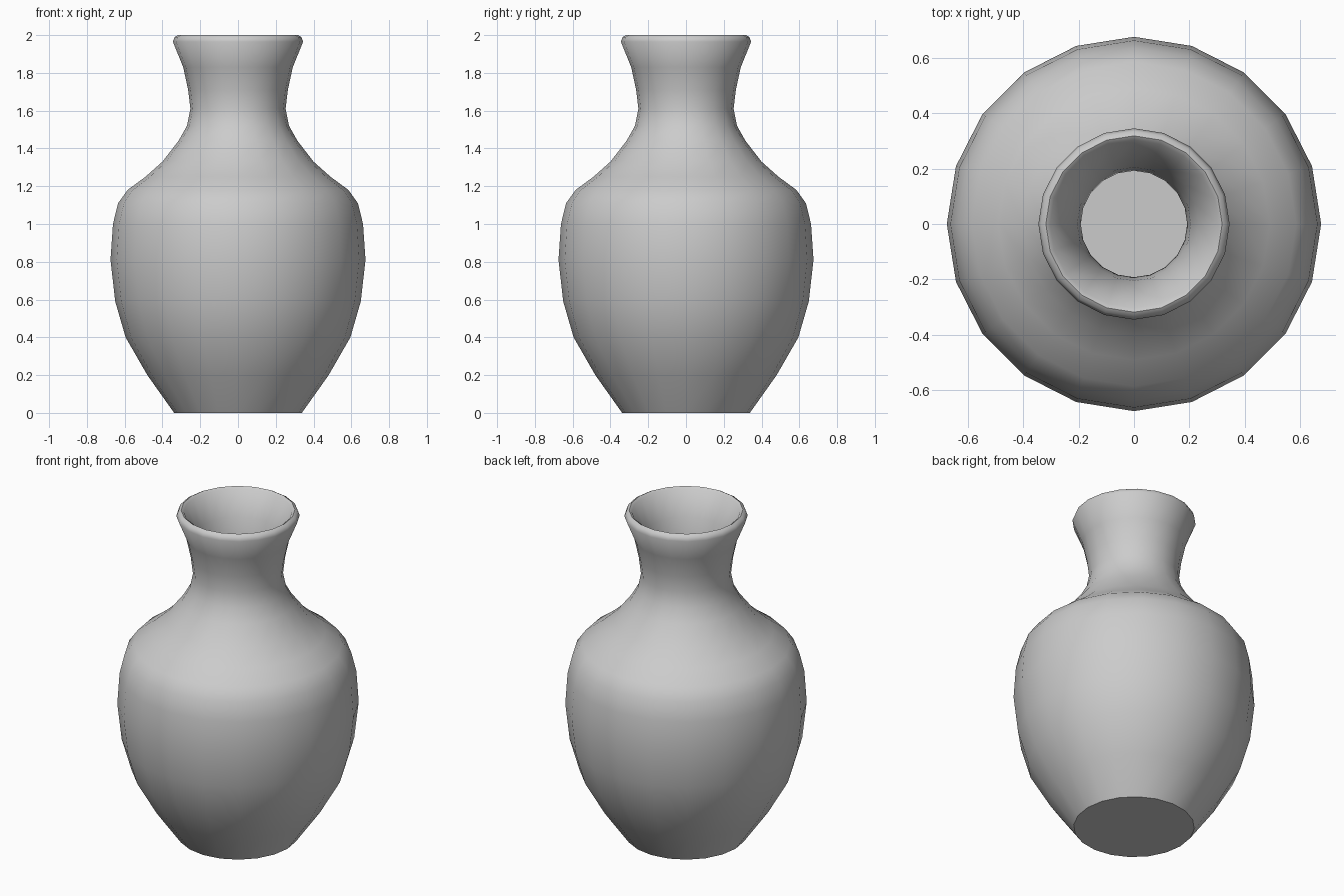
import bpy, bmesh, math

SIDES = 20
WALL = 0.06

cube = bpy.data.objects.get("Cube")
if cube:
    bpy.data.objects.remove(cube, do_unlink=True)

# Plain grey clay
clay = bpy.data.materials.new("grey_clay")
clay.use_nodes = True
colour = (0.6, 0.6, 0.6, 1)
clay.diffuse_color = colour
clay.node_tree.nodes["Principled BSDF"].inputs["Base Color"].default_value = colour

# Outer silhouette from foot to lip, as (radius, height)
outer = [(.338, 0), (.48, .2), (.595, .4), (.65, .59), (.675, .81), (.662, 1),
         (.635, 1.11), (.585, 1.18), (.49, 1.25), (.40, 1.33), (.315, 1.44),
         (.27, 1.52), (.252, 1.61), (.264, 1.71), (.29, 1.83), (.345, 1.965)]
lip = [(.335, 1.99), (.318, 2), (.303, 1.99)]


def inset(i):
    """Shift a silhouette point inward along its normal."""
    (r0, z0), (r1, z1) = outer[i - 1], outer[i + 1]
    length = math.hypot(r1 - r0, z1 - z0)
    r, z = outer[i]
    return (r - WALL * (z1 - z0) / length, z + WALL * (r1 - r0) / length)


inner = [inset(i) for i in range(len(outer) - 2, 0, -1)]
floor = [(.36, WALL)]

# Turn the profile around the vertical axis, closing foot and inner floor
bm = bmesh.new()
rings = []
for r, z in outer + lip + inner + floor:
    rings.append([bm.verts.new((r * math.cos(a), r * math.sin(a), z))
                  for a in (math.tau * k / SIDES for k in range(SIDES))])
for low, high in zip(rings, rings[1:]):
    for k in range(SIDES):
        n = (k + 1) % SIDES
        bm.faces.new((low[k], low[n], high[n], high[k]))
bm.faces.new(list(reversed(rings[0])))
bm.faces.new(rings[-1])

mesh = bpy.data.meshes.new("vase")
bm.to_mesh(mesh)
bm.free()
mesh.materials.append(clay)
vase = bpy.data.objects.new("vase", mesh)
bpy.context.collection.objects.link(vase)

# Smooth body with a crisp foot edge
bpy.ops.object.select_all(action='DESELECT')
vase.select_set(True)
bpy.context.view_layer.objects.active = vase
bpy.ops.object.shade_smooth_by_angle(angle=math.radians(45))
